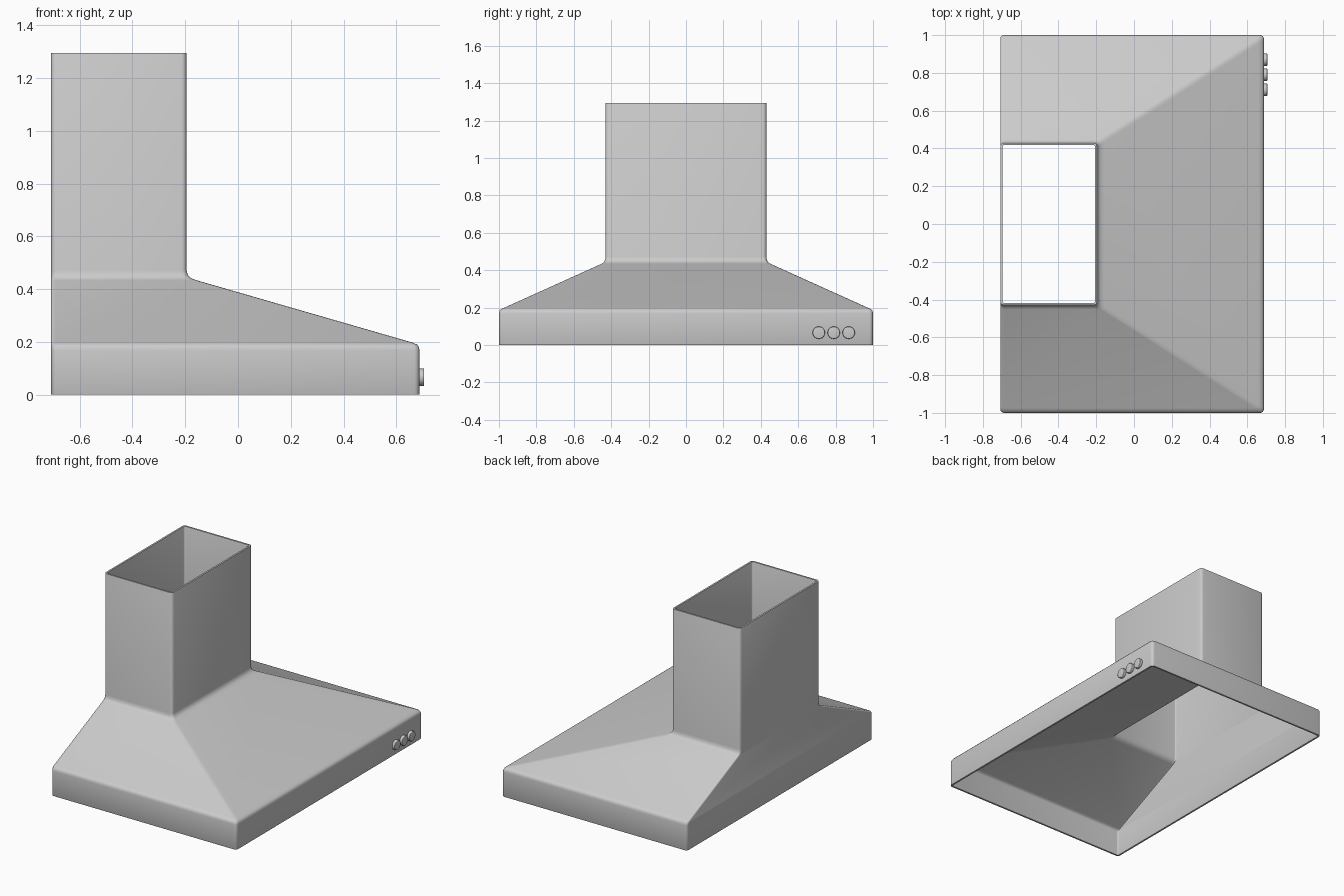
import bpy, bmesh, math

if "Cube" in bpy.data.objects:
    bpy.data.objects.remove(bpy.data.objects["Cube"])

BACK = -0.708     # flat rear plane shared by canopy and chimney
WALL = 0.012      # sheet thickness
RADIUS = 0.02     # vertical corner rounding


def rounded_rect(x0, x1, half_y, z, r, steps=4):
    """Counter-clockwise ring with rounded corners."""
    corners = [(x1 - r, half_y - r, 0), (x0 + r, half_y - r, 90),
               (x0 + r, r - half_y, 180), (x1 - r, r - half_y, 270)]
    ring = []
    for cx, cy, start in corners:
        for i in range(steps + 1):
            a = math.radians(start + 90 * i / steps)
            ring.append((cx + r * math.cos(a), cy + r * math.sin(a), z))
    return ring


def finish(obj, bevel, segments, solid=0.0):
    """Add modifiers, apply them and shade."""
    if solid:
        m = obj.modifiers.new("wall", 'SOLIDIFY')
        m.thickness = solid
        m.offset = -1
        m.use_even_offset = True
    b = obj.modifiers.new("soft_edges", 'BEVEL')
    b.width = bevel
    b.segments = segments
    b.limit_method = 'ANGLE'
    b.angle_limit = math.radians(60)
    bpy.ops.object.select_all(action='DESELECT')
    obj.select_set(True)
    bpy.context.view_layer.objects.active = obj
    bpy.ops.object.convert(target='MESH')
    bpy.ops.object.shade_smooth_by_angle(angle=math.radians(40))


# Hood shell: one sheet lofted through skirt, sloped canopy and chimney
# each level: front x, half width in y, height
levels = [
    (0.688, 1.000, 0.000),
    (0.688, 1.000, 0.168),
    (0.686, 0.998, 0.180),
    (0.679, 0.992, 0.190),
    (0.660, 0.975, 0.198),
    (-0.158, 0.452, 0.434),
    (-0.178, 0.440, 0.442),
    (-0.190, 0.433, 0.453),
    (-0.195, 0.430, 0.472),
    (-0.195, 0.430, 1.295),
]
bm = bmesh.new()
rings = [[bm.verts.new(p) for p in rounded_rect(BACK, fx, hy, z, RADIUS)]
         for fx, hy, z in levels]
for low, high in zip(rings, rings[1:]):
    n = len(low)
    for i in range(n):
        j = (i + 1) % n
        bm.faces.new((low[i], low[j], high[j], high[i]))
mesh = bpy.data.meshes.new("hood_shell")
bm.to_mesh(mesh)
bm.free()
shell = bpy.data.objects.new("hood_shell", mesh)
bpy.context.collection.objects.link(shell)
finish(shell, 0.003, 2, WALL)

# Control buttons on the front skirt
for k, y in enumerate((0.71, 0.79, 0.87)):
    bpy.ops.mesh.primitive_cylinder_add(
        vertices=32, radius=0.033, depth=0.024,
        location=(0.694, y, 0.066), rotation=(0, math.pi / 2, 0))
    button = bpy.context.object
    button.name = f"control_button_{k + 1}"
    finish(button, 0.004, 3)
